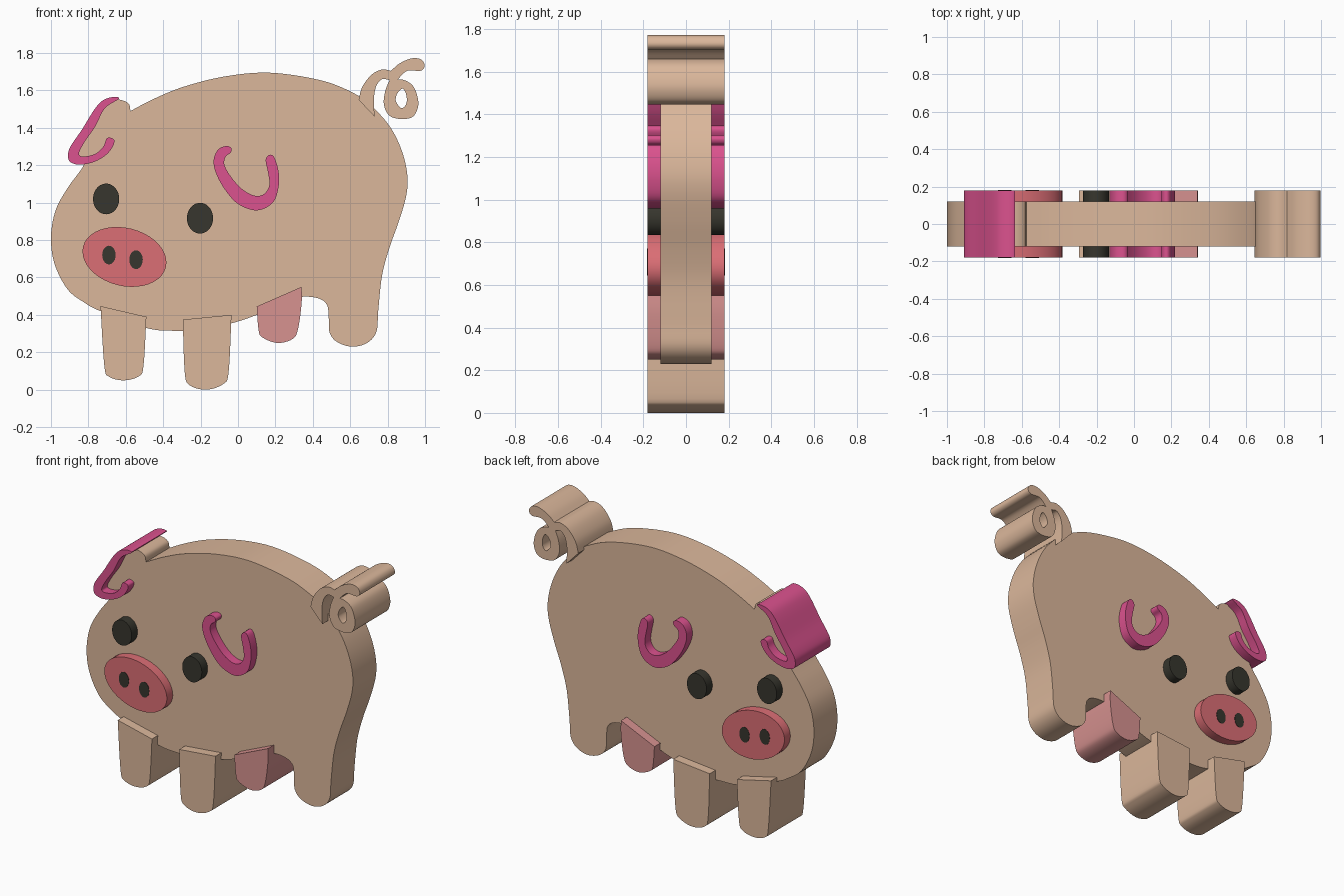
import bpy, bmesh, math


def linear(c):
    c /= 255
    return c / 12.92 if c <= 0.04045 else ((c + 0.055) / 1.055) ** 2.4


def material(name, rgb):
    m = bpy.data.materials.new(name)
    m.diffuse_color = [linear(c) for c in rgb] + [1]
    return m


tan = material("tan", (219, 183, 155))
magenta = material("magenta", (219, 82, 142))
coral = material("coral", (219, 110, 117))
dusty_pink = material("dusty pink", (215, 146, 144))
charcoal = material("charcoal", (55, 54, 46))


def smooth_loop(pts, steps=5):
    """Closed spline through the points; a point given twice is a sharp corner."""
    n, out = len(pts), []
    for i in range(n):
        a, b, c, d = (pts[(i + k) % n] for k in (-1, 0, 1, 2))
        if b == c:
            continue
        if a == b and c == d:
            out.append(b)
            continue
        for s in range(steps):
            t = s / steps
            out.append(tuple(
                0.5 * (2 * q + (r - p) * t + (2 * p - 5 * q + 4 * r - w) * t * t
                       + (3 * q - p - 3 * r + w) * t ** 3)
                for p, q, r, w in zip(a, b, c, d)))
    return out


def ellipse(cx, cz, rx, rz, tilt=0, n=40):
    ct, st = math.cos(tilt), math.sin(tilt)
    res = []
    for i in range(n):
        u = rx * math.cos(math.tau * i / n)
        v = rz * math.sin(math.tau * i / n)
        res.append((cx + u * ct - v * st, cz + u * st + v * ct))
    return res


def slab(name, mat, loops, y0, y1):
    """Fill the outline loops (later loops are holes) and extrude from y0 to y1."""
    bm = bmesh.new()
    edges = []
    for loop in loops:
        vs = [bm.verts.new((x, y0, z)) for x, z in loop]
        edges += [bm.edges.new((vs[i - 1], vs[i])) for i in range(len(vs))]
    bmesh.ops.triangle_fill(bm, edges=edges, use_beauty=True, normal=(0, -1, 0))
    ext = bmesh.ops.extrude_face_region(bm, geom=bm.faces[:], use_keep_orig=True)
    moved = [g for g in ext["geom"] if isinstance(g, bmesh.types.BMVert)]
    bmesh.ops.translate(bm, verts=moved, vec=(0, y1 - y0, 0))
    bmesh.ops.recalc_face_normals(bm, faces=bm.faces[:])
    me = bpy.data.meshes.new(name)
    bm.to_mesh(me)
    bm.free()
    me.materials.append(mat)
    ob = bpy.data.objects.new(name, me)
    bpy.context.collection.objects.link(ob)
    bpy.ops.object.select_all(action='DESELECT')
    ob.select_set(True)
    bpy.context.view_layer.objects.active = ob
    bpy.ops.object.shade_smooth_by_angle(angle=math.radians(35))
    return ob


THIN, THICK = 0.12, 0.18

# Body with one hind leg and the head, a single cut-out
body = [(-0.63, 1.55), (-0.585, 1.53), (-0.575, 1.49), (-0.575, 1.49),
        (-0.45, 1.555), (-0.29, 1.62), (-0.07, 1.675), (0.17, 1.695),
        (0.44, 1.655), (0.61, 1.59), (0.71, 1.52), (0.81, 1.41),
        (0.875, 1.28), (0.905, 1.15), (0.90, 1.04), (0.86, 0.90),
        (0.81, 0.76), (0.77, 0.61), (0.75, 0.425), (0.74, 0.31),
        (0.69, 0.25), (0.61, 0.23), (0.53, 0.255), (0.49, 0.305),
        (0.485, 0.385), (0.475, 0.455), (0.425, 0.49), (0.33, 0.495),
        (0.22, 0.455), (0.10, 0.40), (-0.035, 0.355), (-0.205, 0.32),
        (-0.34, 0.315), (-0.49, 0.33), (-0.735, 0.42), (-0.82, 0.465),
        (-0.91, 0.535), (-0.98, 0.67), (-1.0, 0.815), (-0.975, 0.96),
        (-0.91, 1.08), (-0.82, 1.21), (-0.865, 1.245), (-0.80, 1.39),
        (-0.74, 1.50), (-0.675, 1.545)]
slab("body", tan, [smooth_loop(body)], -THIN, THIN)


# Stubby legs: sharp top corners, rounded foot
def leg(name, mat, top, foot):
    pts = [top[0], top[0], top[1], top[1]] + foot
    slab(name, mat, [smooth_loop(pts)], -THICK, THICK)


leg("front_leg", tan, [(-0.735, 0.447), (-0.49, 0.39)],
    [(-0.505, 0.13), (-0.53, 0.072), (-0.61, 0.05), (-0.69, 0.07), (-0.715, 0.13)])
leg("middle_leg", tan, [(-0.295, 0.375), (-0.035, 0.40)],
    [(-0.05, 0.095), (-0.08, 0.03), (-0.17, 0.0), (-0.26, 0.025), (-0.285, 0.095)])
leg("udder", dusty_pink, [(0.10, 0.445), (0.34, 0.55)],
    [(0.34, 0.46), (0.32, 0.32), (0.29, 0.27), (0.21, 0.25), (0.13, 0.28), (0.11, 0.32)])

# Ear outlines
left_ear = [(-0.635, 1.557), (-0.67, 1.565), (-0.725, 1.545), (-0.77, 1.495),
            (-0.835, 1.39), (-0.89, 1.31), (-0.908, 1.265), (-0.90, 1.22),
            (-0.845, 1.203), (-0.765, 1.22), (-0.70, 1.26), (-0.665, 1.31),
            (-0.665, 1.34), (-0.70, 1.345), (-0.72, 1.30), (-0.765, 1.26),
            (-0.83, 1.247), (-0.85, 1.265), (-0.82, 1.325), (-0.765, 1.405),
            (-0.725, 1.485), (-0.695, 1.52)]
slab("left_ear", magenta, [smooth_loop(left_ear)], -THICK, THICK)
right_ear = [(-0.035, 1.29), (-0.06, 1.303), (-0.105, 1.285), (-0.13, 1.23),
             (-0.12, 1.165), (-0.08, 1.085), (-0.015, 1.005), (0.06, 0.965),
             (0.125, 0.963), (0.19, 1.005), (0.217, 1.085), (0.217, 1.165),
             (0.195, 1.24), (0.17, 1.256), (0.148, 1.23), (0.16, 1.165),
             (0.168, 1.095), (0.14, 1.047), (0.09, 1.037), (0.025, 1.07),
             (-0.035, 1.135), (-0.072, 1.20), (-0.067, 1.245), (-0.04, 1.267)]
slab("right_ear", magenta, [smooth_loop(right_ear)], -THICK, THICK)

# Curly tail with a loop hole
tail = [(0.645, 1.55), (0.645, 1.55), (0.665, 1.62), (0.715, 1.685),
        (0.77, 1.712), (0.818, 1.705), (0.818, 1.705), (0.865, 1.745),
        (0.93, 1.772), (0.98, 1.765), (0.998, 1.73), (0.975, 1.705),
        (0.905, 1.705), (0.855, 1.66), (0.855, 1.66), (0.89, 1.655),
        (0.935, 1.625), (0.96, 1.565), (0.962, 1.51), (0.935, 1.46),
        (0.875, 1.447), (0.81, 1.465), (0.78, 1.525), (0.787, 1.595),
        (0.81, 1.655), (0.81, 1.655), (0.77, 1.66), (0.74, 1.625),
        (0.727, 1.56), (0.73, 1.46), (0.73, 1.46)]
hole = [(0.88, 1.61), (0.85, 1.58), (0.845, 1.54), (0.875, 1.505),
        (0.90, 1.53), (0.90, 1.575)]
slab("tail", tan, [smooth_loop(tail), smooth_loop(hole)], -THICK, THICK)

# Eyes and snout run right through the body
for side, cx, cz in (("left", -0.705, 1.02), ("right", -0.203, 0.917)):
    slab(side + "_eye", charcoal, [ellipse(cx, cz, 0.07, 0.082)], -THICK, THICK)
slab("snout", coral, [ellipse(-0.607, 0.71, 0.228, 0.155, math.radians(-14))],
     -THICK, THICK)

# Nostrils as thin plates on both snout faces
for face, sign in (("front", -1), ("back", 1)):
    for side, cx, cz in (("left", -0.69, 0.72), ("right", -0.545, 0.695)):
        slab(f"{face}_{side}_nostril", charcoal, [ellipse(cx, cz, 0.036, 0.05, n=24)],
             sign * (THICK - 0.002), sign * (THICK + 0.002))
